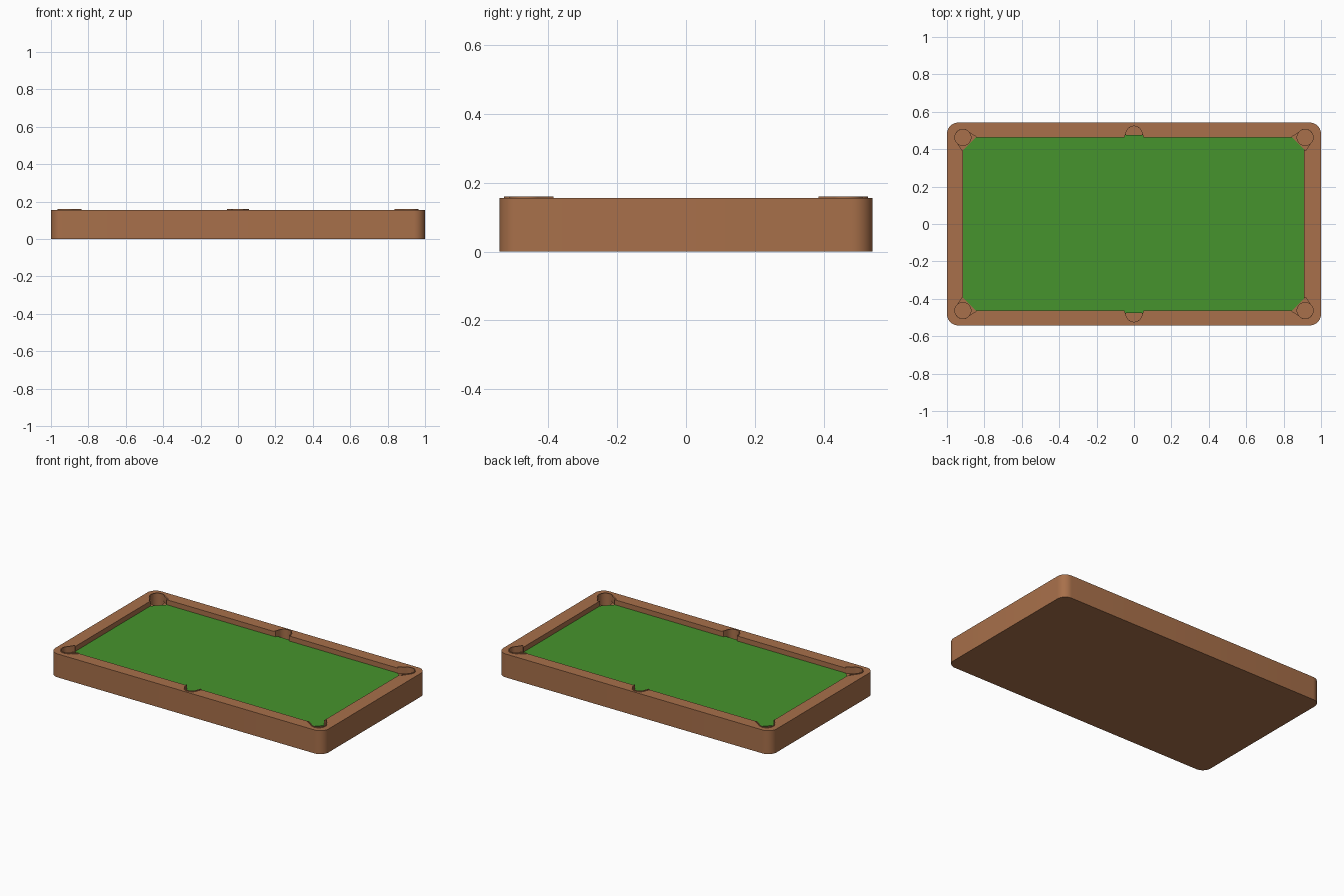
import bpy, bmesh, math
from math import radians, cos, sin

if "Cube" in bpy.data.objects:
    bpy.data.objects.remove(bpy.data.objects["Cube"])

RAIL_Z, LIP_Z, FELT_Z, BED_Z, CUP_Z = 0.155, 0.16, 0.122, 0.119, 0.07
IN_X, IN_Y = 0.915, 0.463


def material(name, color):
    m = bpy.data.materials.new(name)
    m.diffuse_color = (*color, 1)
    m.use_nodes = True
    m.node_tree.nodes["Principled BSDF"].inputs["Base Color"].default_value = m.diffuse_color
    return m


WOOD = material("brown wood", (0.392, 0.162, 0.069))
GREEN = material("green felt", (0.061, 0.296, 0.026))


def prism(name, pts, z0, z1, mat=WOOD):
    """Extrude a closed 2D outline from z0 to z1."""
    bm = bmesh.new()
    face = bm.faces.new([bm.verts.new((x, y, z0)) for x, y in pts])
    new = bmesh.ops.extrude_face_region(bm, geom=[face])["geom"]
    bmesh.ops.translate(bm, vec=(0, 0, z1 - z0),
                        verts=[v for v in new if isinstance(v, bmesh.types.BMVert)])
    bmesh.ops.recalc_face_normals(bm, faces=bm.faces)
    me = bpy.data.meshes.new(name)
    bm.to_mesh(me)
    bm.free()
    me.materials.append(mat)
    ob = bpy.data.objects.new(name, me)
    bpy.context.collection.objects.link(ob)
    return ob


def smooth(ob):
    bpy.ops.object.select_all(action='DESELECT')
    ob.select_set(True)
    bpy.context.view_layer.objects.active = ob
    bpy.ops.object.shade_smooth_by_angle(angle=radians(30))


def cut(ob, cutters):
    """Subtract every cutter and bake the result."""
    bpy.context.view_layer.objects.active = ob
    for c in cutters:
        mod = ob.modifiers.new("cut", 'BOOLEAN')
        mod.operation, mod.solver, mod.object = 'DIFFERENCE', 'EXACT', c
        bpy.ops.object.modifier_apply(modifier=mod.name)


def rect(x0, x1, y0, y1):
    return [(x0, y0), (x1, y0), (x1, y1), (x0, y1)]


def rounded_rect(hx, hy, r, n=10):
    pts = []
    for k, (sx, sy) in enumerate([(1, 1), (-1, 1), (-1, -1), (1, -1)]):
        for i in range(n + 1):
            a = radians(90 * (k + i / n))
            pts.append((sx * (hx - r) + r * cos(a), sy * (hy - r) + r * sin(a)))
    return pts


def polar(c, heading, pairs):
    """Points around c given as (degrees from heading, radius)."""
    return [(c[0] + r * cos(radians(heading + d)), c[1] + r * sin(radians(heading + d)))
            for d, r in pairs]


def arc(half, r, n=24):
    return [(-half + 2 * half * i / n, r) for i in range(n + 1)]


# Cabinet with rounded corners, and the felt sheet
cabinet = prism("cabinet", rounded_rect(1.0, 0.542, 0.06), 0, RAIL_Z)
felt = prism("felt", rect(-IN_X - 0.005, IN_X - 0.007, -IN_Y - 0.014, IN_Y + 0.014),
             BED_Z - 0.006, FELT_Z, GREEN)
opening = prism("opening_cutter", rect(-IN_X, IN_X - 0.007, -IN_Y, IN_Y), BED_Z, 0.3)

# Pockets: name, centre, outward heading, arc half angle, mouth tip angle and radius
pockets = [(f"corner_{i}", (sx * IN_X, sy * IN_Y), math.degrees(math.atan2(sy, sx)), 95, 133, 0.072)
           for i, (sx, sy) in enumerate([(1, 1), (-1, 1), (-1, -1), (1, -1)])]
pockets += [(f"side_{i}", (0, s * 0.48), s * 90, 80, 109, 0.054) for i, s in enumerate((1, -1))]

R, T = 0.043, 0.006
body_cuts, felt_cuts = [opening], []
for name, c, head, half, tip_a, tip_r in pockets:
    inner = [(-tip_a, tip_r)] + arc(half, R) + [(tip_a, tip_r)]
    outer = [(-tip_a + 3, tip_r + T)] + arc(half, R + T) + [(tip_a - 3, tip_r + T)]
    mouth = prism(name + "_mouth_cutter", polar(c, head, inner), BED_Z - 0.001, 0.31)
    is_corner = name.startswith("corner")
    hole_pts = arc(172.5, R) if is_corner else arc(95, R)
    hole = prism(name + "_hole_cutter", polar(c, head, hole_pts), CUP_Z, 0.32)
    body_cuts += [mouth, hole]
    felt_cuts.append(mouth if is_corner else hole)
    # Raised lip lining the pocket and its flared jaws
    lip = prism(name + "_pocket_lip", polar(c, head, inner + outer[::-1]), BED_Z, LIP_Z)
    smooth(lip)

# The felt is cut all the way through, so drop its corner cutters lower
cut(cabinet, body_cuts)
for c in felt_cuts:
    if c.name.startswith("corner"):
        c.location.z = -0.02
bpy.context.view_layer.update()
cut(felt, felt_cuts)
smooth(cabinet)

for c in set(body_cuts + felt_cuts):
    bpy.data.objects.remove(c)
